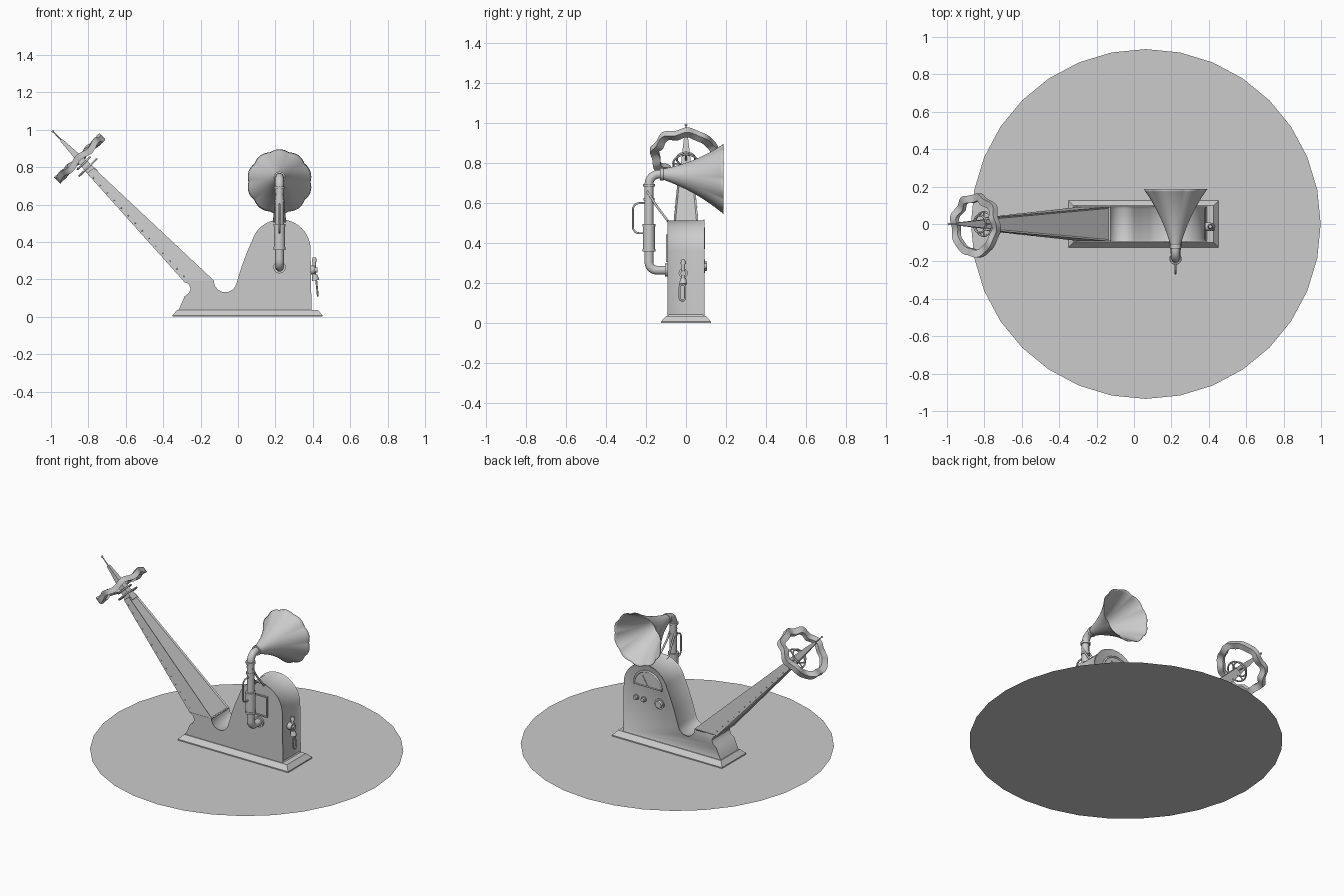
import bpy, bmesh
from math import sin, cos, pi, radians
from mathutils import Vector as V

if "Cube" in bpy.data.objects:
    bpy.data.objects.remove(bpy.data.objects["Cube"])

def finish(name, bm, smooth=True):
    bmesh.ops.recalc_face_normals(bm, faces=bm.faces)
    me = bpy.data.meshes.new(name)
    bm.to_mesh(me); bm.free()
    ob = bpy.data.objects.new(name, me)
    bpy.context.collection.objects.link(ob)
    if smooth:
        select(ob)
        bpy.ops.object.shade_smooth_by_angle(angle=radians(35))
    return ob

def select(ob):
    bpy.ops.object.select_all(action='DESELECT')
    ob.select_set(True)
    bpy.context.view_layer.objects.active = ob

def arc(cx, cz, r, a0, a1, n=10):
    return [(cx + r*cos(radians(a0+(a1-a0)*i/n)), cz + r*sin(radians(a0+(a1-a0)*i/n))) for i in range(n+1)]

def loft(bm, a, b):
    """Two matching loops of points joined into a closed solid; returns wall faces and caps."""
    va, vb = [bm.verts.new(p) for p in a], [bm.verts.new(p) for p in b]
    n = len(a)
    walls = [bm.faces.new((va[i], va[(i+1) % n], vb[(i+1) % n], vb[i])) for i in range(n)]
    caps = [bm.faces.new(va[::-1]), bm.faces.new(vb)]
    bmesh.ops.recalc_face_normals(bm, faces=bm.faces)
    return walls, caps

def rod(name, p0, p1, r0, r1=None, seg=20):
    p0, p1 = V(p0), V(p1)
    d = (p1-p0).normalized()
    u = d.orthogonal().normalized() if abs(d.y) > .9 else d.cross(V((0, 1, 0))).normalized()
    w = d.cross(u)
    r1 = r0 if r1 is None else r1
    ring = lambda p, r: [p + r*(u*cos(2*pi*i/seg) + w*sin(2*pi*i/seg)) for i in range(seg)]
    bm = bmesh.new()
    loft(bm, ring(p0, r0), ring(p1, r1))
    return finish(name, bm)

def tube(name, pts, r, closed=False):
    cu = bpy.data.curves.new(name, 'CURVE')
    cu.dimensions = '3D'; cu.bevel_depth = r; cu.bevel_resolution = 3; cu.use_fill_caps = True
    sp = cu.splines.new('POLY')
    sp.points.add(len(pts)-1)
    for p, q in zip(sp.points, pts):
        p.co = (*q, 1)
    sp.use_cyclic_u = closed
    ob = bpy.data.objects.new(name, cu)
    bpy.context.collection.objects.link(ob)
    select(ob)
    bpy.ops.object.convert(target='MESH')
    bpy.ops.object.shade_smooth_by_angle(angle=radians(40))

def grid(name, fn, nu, nv, wrap_v=False):
    """Surface closed in u, optionally closed in v."""
    bm = bmesh.new()
    g = [[bm.verts.new(fn(i, j)) for i in range(nu)] for j in range(nv)]
    for j in range(nv if wrap_v else nv-1):
        for i in range(nu):
            k, l = (i+1) % nu, (j+1) % nv
            bm.faces.new((g[j][i], g[j][k], g[l][k], g[l][i]))
    return finish(name, bm)

def box(name, x0, x1, y0, y1, z0, z1):
    bm = bmesh.new()
    loft(bm, [(x0, y0, z0), (x1, y0, z0), (x1, y1, z0), (x0, y1, z0)],
         [(x0, y0, z1), (x1, y0, z1), (x1, y1, z1), (x0, y1, z1)])
    return finish(name, bm)

# ground disc
bm = bmesh.new()
bm.faces.new([bm.verts.new((.063+.935*cos(2*pi*i/32), .935*sin(2*pi*i/32), 0)) for i in range(32)])
finish("ground_disc", bm, False)

# plinth with sloped edge
rect = lambda e, z: [(x, y, z) for x, y in ((-.35+e, -.125+e), (.452-e, -.125+e), (.452-e, .125-e), (-.35+e, .125-e))]
box("plinth_foot", -.35, .452, -.125, .125, .001, .008)
bm = bmesh.new()
loft(bm, rect(0, .008), rect(.026, .037))
finish("plinth", bm, False)

# body: side profile extruded, walls and back recessed inside a rim
prof = [(-.318, .035), (-.285, .11), (-.264, .125), (-.253, .15), (-.264, .175), (-.29, .19)]
prof += arc(-.068, .192, .061, 180, 345, 12) + [(.02, .27), (.05, .35)]
prof += arc(.228, .36, .16, 163, 0, 22) + [(.393, .035)]
bm = bmesh.new()
walls, caps = loft(bm, [(x, -.093, z) for x, z in prof], [(x, .093, z) for x, z in prof])
bmesh.ops.inset_region(bm, faces=walls[6:-1], thickness=.012, depth=-.007)
back = [f for f in caps if f.calc_center_median().y > 0]
bmesh.ops.inset_region(bm, faces=back, thickness=.014, depth=-.006)
finish("body", bm)

# tapered arm with channelled top and underside
bm = bmesh.new()
sec = lambda lo, up, h: [(lo[0], -h, lo[1]), (up[0], -h, up[1]), (up[0], h, up[1]), (lo[0], h, lo[1])]
walls, caps = loft(bm, sec((-.285, .184), (-.125, .19), .092), sec((-.808, .768), (-.77, .795), .034))
for f in (walls[1], walls[3]):
    bmesh.ops.inset_region(bm, faces=[f], thickness=.012, depth=-.007)
finish("arm", bm, False)

# rivets along both sides of the arm
bm = bmesh.new()
for i in range(14):
    t = .05 + .9*i/13
    for s in (-1, 1):
        r = bmesh.ops.create_icosphere(bm, subdivisions=1, radius=.004)
        bmesh.ops.translate(bm, verts=r['verts'], vec=(-.262-.538*t, s*(.092-.058*t), .187+.585*t))
finish("arm_rivets", bm)

# pointed tip, antenna and rings on the arm axis
O, A, P, Y = V((-.79, 0, .785)), V((-.696, 0, .718)), V((.718, 0, .696)), V((0, 1, 0))
pt = lambda a, r, t: O + A*a + (P*cos(t) + Y*sin(t))*r
bm = bmesh.new()
sq = lambda a, r: [pt(a, r, pi/4 + k*pi/2) for k in range(4)]
loft(bm, sq(-.03, .038), sq(.222, .011))
finish("arm_tip", bm, False)
rod("antenna", O+A*.21, O+A*.283, .004, .003, 10)
bm = bmesh.new()
bmesh.ops.create_uvsphere(bm, u_segments=12, v_segments=8, radius=.007)
bmesh.ops.translate(bm, verts=bm.verts, vec=O+A*.287)
finish("antenna_ball", bm)
for k, (a, r) in enumerate(((.018, .064), (.05, .046))):
    tube(f"tip_ring_{k}", [pt(a, r, 2*pi*i/40) for i in range(40)], .005, True)
for k in range(2):
    tube(f"ring_bar_{k}", [pt(.018, .064, k*pi/2), pt(.018, -.064, k*pi/2)], .004)

def wavy(i, j):
    t = 2*pi*i/80
    r = (.128, .168, .168, .128)[j] + .005*cos(9*t)
    return pt(.083 + (-.013, -.017, .017, .013)[j] + .008*sin(7*t), r, t) - Y*.008
grid("wavy_ring", wavy, 80, 4, True)

# flower-shaped horn
bx = .222
def horn(i, j):
    t, s = 2*pi*i/120, j/23
    r = .026 + .085*s + .06*s**2.2
    r *= 1 + .05*s**4*(abs(cos(5*t)) - .6)
    return (bx + r*sin(t), -.118 + .304*s, .745 - .024*s + r*cos(t))
h = grid("horn", horn, 120, 24)
m = h.modifiers.new("thickness", 'SOLIDIFY')
m.thickness = .003

# bent horn pipe with collars and sleeve
path = [(-.11, .745)] + arc(-.135, .695, .05, 90, 180) + arc(-.145, .305, .04, 180, 270) + [(-.085, .265)]
tube("horn_pipe", [(bx, y, z) for y, z in path], .023)
py = -.185
rod("pipe_sleeve", (bx, py, .37), (bx, py, .49), .03)
for k, (z, r) in enumerate(((.365, .033), (.49, .033), (.62, .027), (.69, .03))):
    rod(f"pipe_collar_{k}", (bx, py, z-.007), (bx, py, z+.007), r)
rod("horn_collar", (bx, -.13, .745), (bx, -.112, .745), .031)
rod("pipe_flange", (bx, -.105, .265), (bx, -.09, .265), .033)

# thin hand loop in front of the pipe
loop = [(-.2, .6)] + arc(-.235, .57, .03, 90, 180, 6) + arc(-.235, .48, .03, 180, 270, 6) + [(-.2, .45)]
tube("hand_loop", [(bx, y, z) for y, z in loop], .005)

# braces from the pipe to the body top
for s in (-1, 1):
    tube(f"pipe_brace_{s}", [(bx+s*.018, -.195, .66), (bx+s*.02, -.15, .59), (bx+s*.03, -.09, .51), (bx+s*.03, -.05, .5)], .006)

# front frame behind the pipe
for k, x in enumerate((.168, .278)):
    box(f"frame_side_{k}", x-.004, x+.004, -.1, -.09, .31, .44)
for k, z in enumerate((.31, .44)):
    box(f"frame_rail_{k}", .164, .282, -.1, -.09, z-.004, z+.004)

# half-round dial and knobs on the back
def dial(name, r, y0, y1):
    p = arc(.215, .375, r, 0, 180, 20)
    bm = bmesh.new()
    loft(bm, [(x, y0, z) for x, z in p], [(x, y1, z) for x, z in p])
    finish(name, bm)
dial("dial_face", .095, .08, .091)
tube("dial_frame", [(x, .09, z) for x, z in arc(.215, .375, .1, 0, 180, 24)], .006, True)
rod("dial_needle", (.215, .093, .38), (.25, .093, .44), .003, seg=8)
for k, (x, r) in enumerate(((.3, .014), (.245, .014), (.13, .026))):
    rod(f"knob_base_{k}", (x, .08, .285), (x, .094, .285), r*1.3)
    rod(f"knob_{k}", (x, .09, .285), (x, .106, .285), r, r*.85)

# lever and hook on the right end
ly = -.014
rod("lever_mount", (.38, ly, .25), (.412, ly, .25), .023)
rod("lever_cap", (.41, ly, .25), (.424, ly, .25), .013)
rod("lever_stem", (.408, ly, .2), (.408, ly, .305), .009)
rod("lever_top", (.408, ly, .295), (.408, ly, .318), .014, .009)
rod("lever_cup", (.41, ly, .225), (.415, ly, .195), .014, .02)
ring = arc(ly-.004, .18, .014, 0, 180, 8) + arc(ly-.004, .127, .014, 180, 360, 8)
tube("lever_loop", [(.418+(.2-z)*.1, y, z) for y, z in ring], .005, True)
